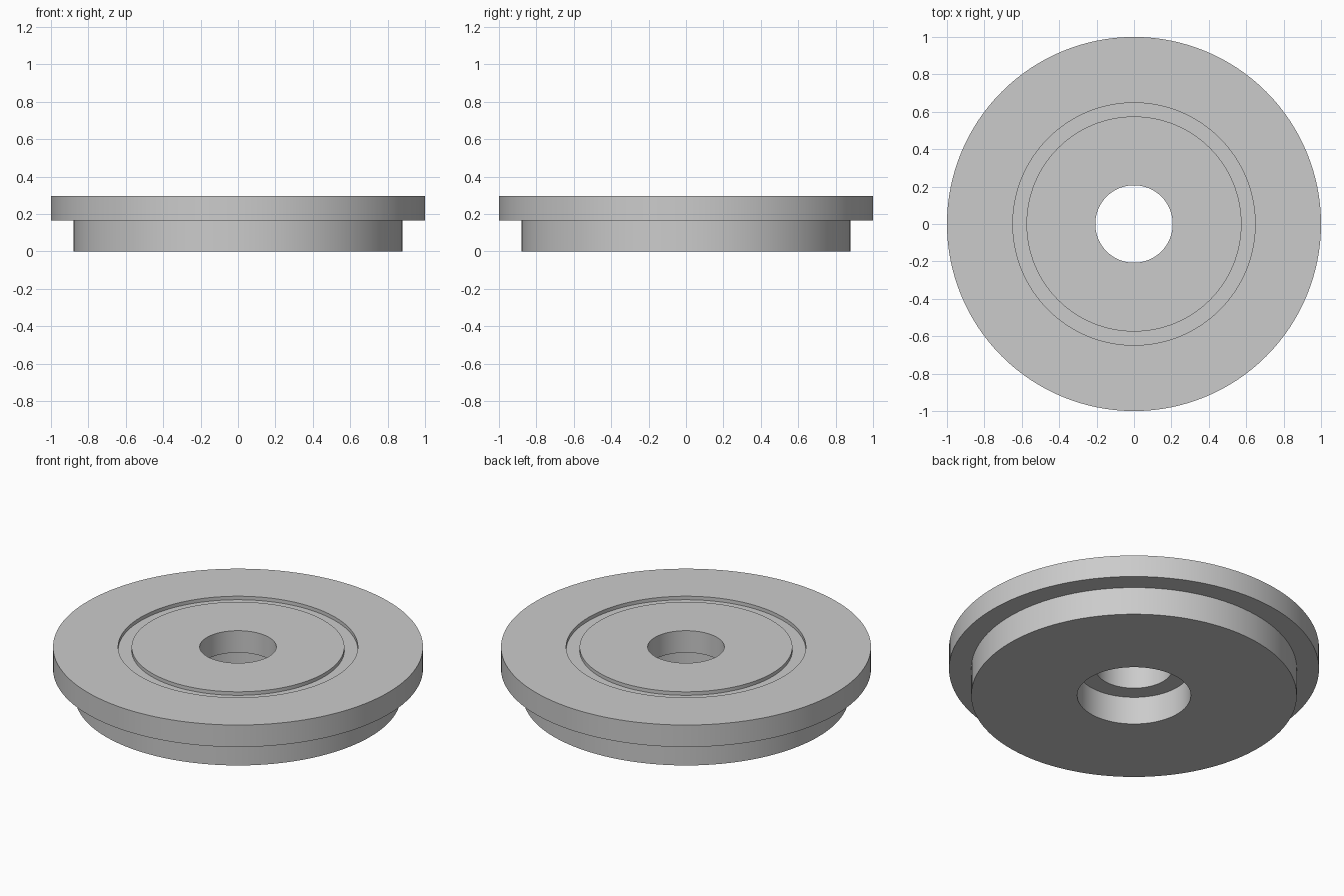
import bpy
import bmesh
import math

cube = bpy.data.objects.get("Cube")
if cube:
    bpy.data.objects.remove(cube, do_unlink=True)

SEGMENTS = 128
HEIGHT = 0.297       # top face
FLANGE_Z = 0.166     # underside of flange and ceiling of counterbore
GROOVE_Z = HEIGHT - 0.021

# Plain grey metal
grey = bpy.data.materials.new("grey")
grey.use_nodes = True
colour = (0.6, 0.6, 0.6, 1.0)
grey.diffuse_color = colour
grey.node_tree.nodes["Principled BSDF"].inputs["Base Color"].default_value = colour


def lathe(name, profile, material):
    """Revolve a closed (radius, z) profile around the z axis."""
    bm = bmesh.new()
    verts = [bm.verts.new((r, 0, z)) for r, z in profile]
    edges = [bm.edges.new((v, verts[i - 1])) for i, v in enumerate(verts)]
    bmesh.ops.spin(bm, geom=verts + edges, axis=(0, 0, 1), cent=(0, 0, 0),
                   angle=math.tau, steps=SEGMENTS, use_merge=True)
    bmesh.ops.remove_doubles(bm, verts=bm.verts, dist=0.0001)
    bmesh.ops.recalc_face_normals(bm, faces=bm.faces)
    mesh = bpy.data.meshes.new(name)
    bm.to_mesh(mesh)
    bm.free()
    mesh.materials.append(material)
    obj = bpy.data.objects.new(name, mesh)
    bpy.context.collection.objects.link(obj)
    bpy.ops.object.select_all(action='DESELECT')
    obj.select_set(True)
    bpy.context.view_layer.objects.active = obj
    bpy.ops.object.shade_smooth_by_angle(angle=math.radians(30))
    return obj


# Flanged disc: counterbored body, wide flange, ring groove, central bore
lathe("flanged_disc", [
    (0.307, 0), (0.88, 0), (0.88, FLANGE_Z),          # body
    (1.0, FLANGE_Z), (1.0, HEIGHT),                   # flange
    (0.648, HEIGHT), (0.648, GROOVE_Z),               # ring groove
    (0.575, GROOVE_Z), (0.575, HEIGHT),
    (0.207, HEIGHT), (0.207, FLANGE_Z),               # central bore
    (0.307, FLANGE_Z),                                # counterbore
], grey)
